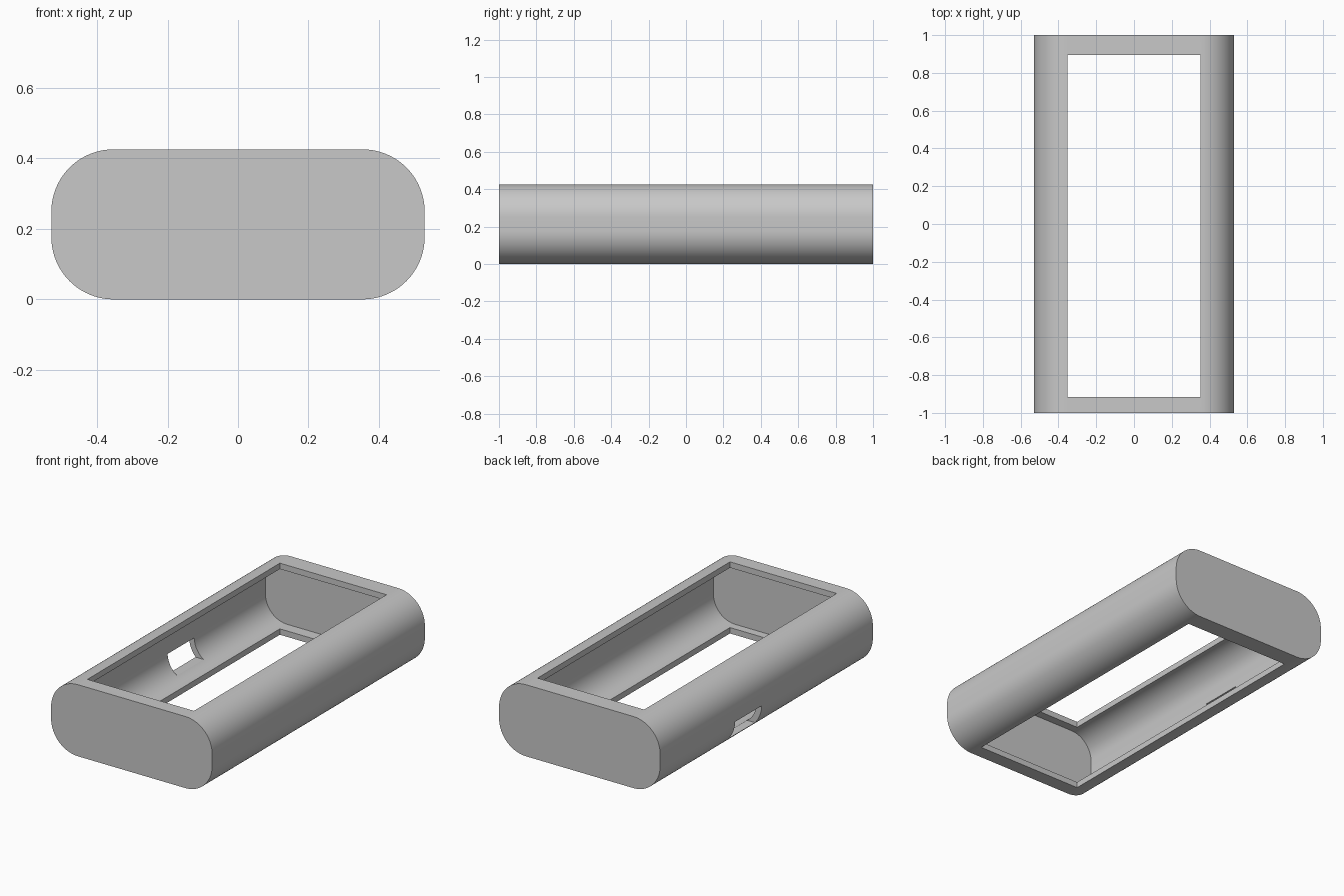
import bpy, bmesh, math
from mathutils import Vector

cube = bpy.data.objects.get("Cube")
if cube:
    bpy.data.objects.remove(cube, do_unlink=True)

HALF_W, HEIGHT, RADIUS, WALL = 0.53, 0.426, 0.177, 0.035
MID = HEIGHT / 2


def add_object(name, bm):
    bmesh.ops.recalc_face_normals(bm, faces=bm.faces)
    mesh = bpy.data.meshes.new(name)
    bm.to_mesh(mesh)
    bm.free()
    obj = bpy.data.objects.new(name, mesh)
    bpy.context.collection.objects.link(obj)
    return obj


def rounded_bar(name, inset, steps=20):
    """Rounded rectangle section, shrunk by inset, extruded along y."""
    r, half_len = RADIUS - inset, 1 - inset
    cx, cz = HALF_W - RADIUS, MID - RADIUS
    bm = bmesh.new()
    ring = []
    for corner, (sx, sz) in enumerate([(1, 1), (-1, 1), (-1, -1), (1, -1)]):
        for i in range(steps + 1):
            a = math.pi / 2 * (corner + i / steps)
            ring.append(bm.verts.new((sx * cx + r * math.cos(a), -half_len,
                                      MID + sz * cz + r * math.sin(a))))
    face = bm.faces.new(ring)
    out = bmesh.ops.extrude_face_region(bm, geom=[face])
    moved = [v for v in out["geom"] if isinstance(v, bmesh.types.BMVert)]
    bmesh.ops.translate(bm, verts=moved, vec=(0, 2 * half_len, 0))
    return add_object(name, bm)


def box(name, low, high):
    low, high = Vector(low), Vector(high)
    bm = bmesh.new()
    bmesh.ops.create_cube(bm, size=1)
    bmesh.ops.scale(bm, verts=bm.verts, vec=high - low)
    bmesh.ops.translate(bm, verts=bm.verts, vec=(low + high) / 2)
    return add_object(name, bm)


# Case shell and the shapes cut from it
case = rounded_bar("case_shell", 0)
cutters = [
    rounded_bar("cavity_cutter", WALL),
    box("window_cutter", (-0.351, -0.915, -0.2), (0.351, 0.895, HEIGHT + 0.2)),
    box("port_cutter", (-0.7, 0.045, 0.06), (-0.38, 0.295, 0.172)),
]
for cutter in cutters:
    cutter.hide_render = True
    mod = case.modifiers.new(cutter.name, "BOOLEAN")
    mod.operation = "DIFFERENCE"
    mod.solver = "EXACT"
    mod.object = cutter

# Bake the cuts and drop the cutters
bpy.context.view_layer.update()
evaluated = case.evaluated_get(bpy.context.evaluated_depsgraph_get())
baked = bpy.data.meshes.new_from_object(evaluated)
case.modifiers.clear()
case.data = baked
for cutter in cutters:
    bpy.data.objects.remove(cutter, do_unlink=True)

# Single grey plastic
grey = bpy.data.materials.new("grey_plastic")
grey.use_nodes = True
colour = (0.58, 0.58, 0.58, 1)
grey.diffuse_color = colour
grey.node_tree.nodes["Principled BSDF"].inputs["Base Color"].default_value = colour
case.data.materials.clear()
case.data.materials.append(grey)

# Smooth sides with crisp rims
bpy.ops.object.select_all(action="DESELECT")
case.select_set(True)
bpy.context.view_layer.objects.active = case
bpy.ops.object.shade_smooth_by_angle(angle=math.radians(30))
